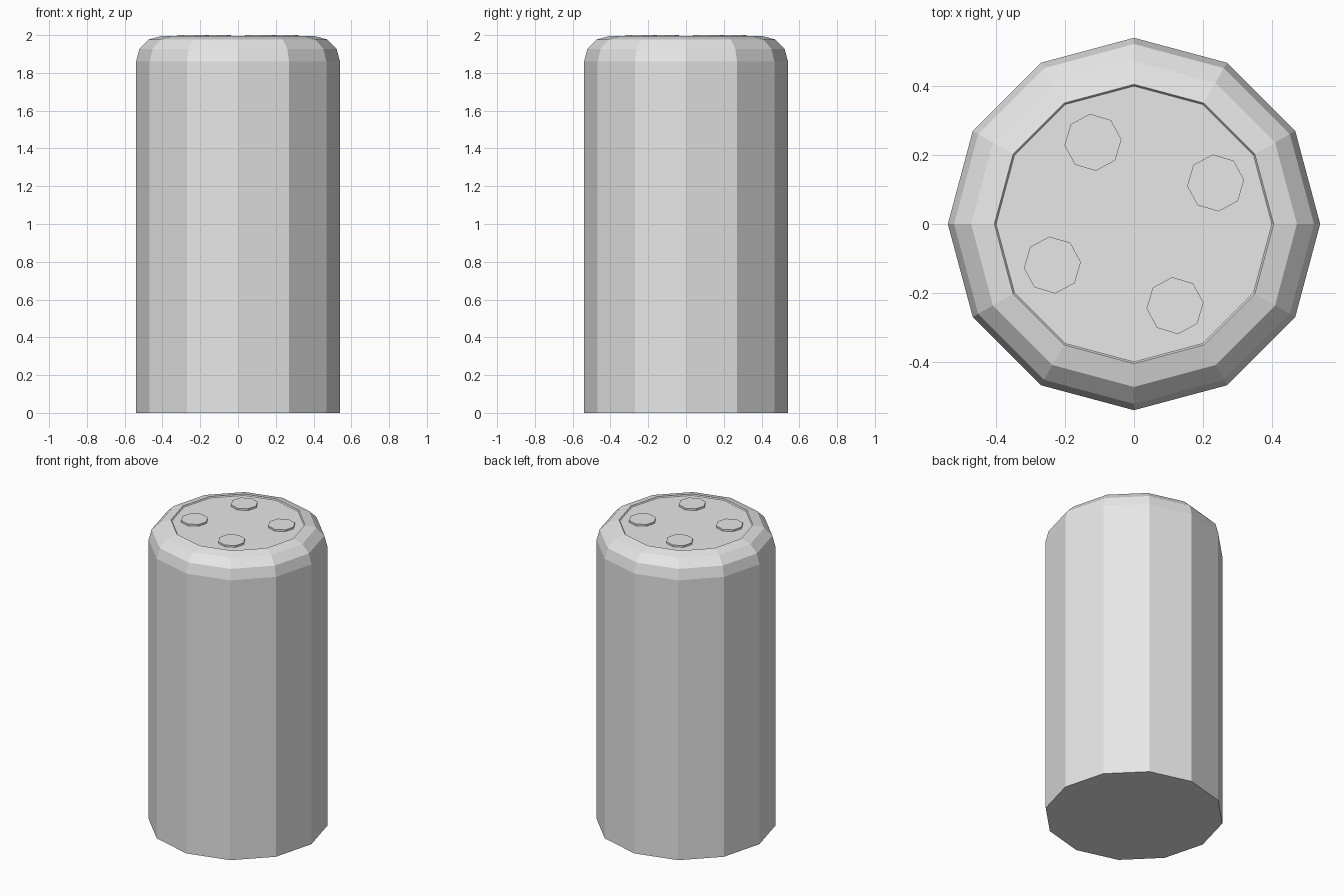
import bpy
import math

if "Cube" in bpy.data.objects:
    bpy.data.objects.remove(bpy.data.objects["Cube"], do_unlink=True)

SIDES = 12
RADIUS = 0.54
BEVEL = 0.135
SHOULDER_Z = 1.86

grey = bpy.data.materials.new("light_grey")
grey.use_nodes = True
grey.diffuse_color = (0.8, 0.8, 0.8, 1)
grey.node_tree.nodes["Principled BSDF"].inputs["Base Color"].default_value = (0.8, 0.8, 0.8, 1)


def lathe(name, profile, sides, centre=(0, 0), turn=0.0, cap_bottom=True, cap_top=True):
    """Faceted solid from (radius, height) pairs, listed bottom to top."""
    verts = [(r * math.cos(turn + math.tau * i / sides),
              r * math.sin(turn + math.tau * i / sides), z)
             for r, z in profile for i in range(sides)]
    faces = []
    for ring in range(len(profile) - 1):
        a, b = ring * sides, (ring + 1) * sides
        for i in range(sides):
            j = (i + 1) % sides
            faces.append((a + i, a + j, b + j, b + i))
    if cap_bottom:
        faces.append(tuple(reversed(range(sides))))
    if cap_top:
        faces.append(tuple(range(len(verts) - sides, len(verts))))
    mesh = bpy.data.meshes.new(name)
    mesh.from_pydata(verts, [], faces)
    mesh.materials.append(grey)
    obj = bpy.data.objects.new(name, mesh)
    obj.location = (*centre, 0)
    bpy.context.collection.objects.link(obj)
    return obj


# Tall straight body
lathe("body", [(RADIUS, 0), (RADIUS, SHOULDER_Z)], SIDES, cap_top=False)

# Rounded shoulder ending in a shallow recessed top
inner = RADIUS - BEVEL
shoulder = [(inner + BEVEL * math.cos(math.radians(a)),
             SHOULDER_Z + BEVEL * math.sin(math.radians(a))) for a in (0, 30, 60, 90)]
lathe("rounded_lid", shoulder + [(inner - 0.005, 1.988)], SIDES, cap_bottom=False)

# Four low eight-sided studs, spaced a quarter turn apart
stud_distance = 0.265
for n in range(4):
    angle = math.radians(26.7 + 90 * n)
    lathe(f"stud_{n + 1}", [(0.083, 1.985), (0.083, 2.0)], 8,
          centre=(stud_distance * math.cos(angle), stud_distance * math.sin(angle)),
          turn=math.radians(6))
